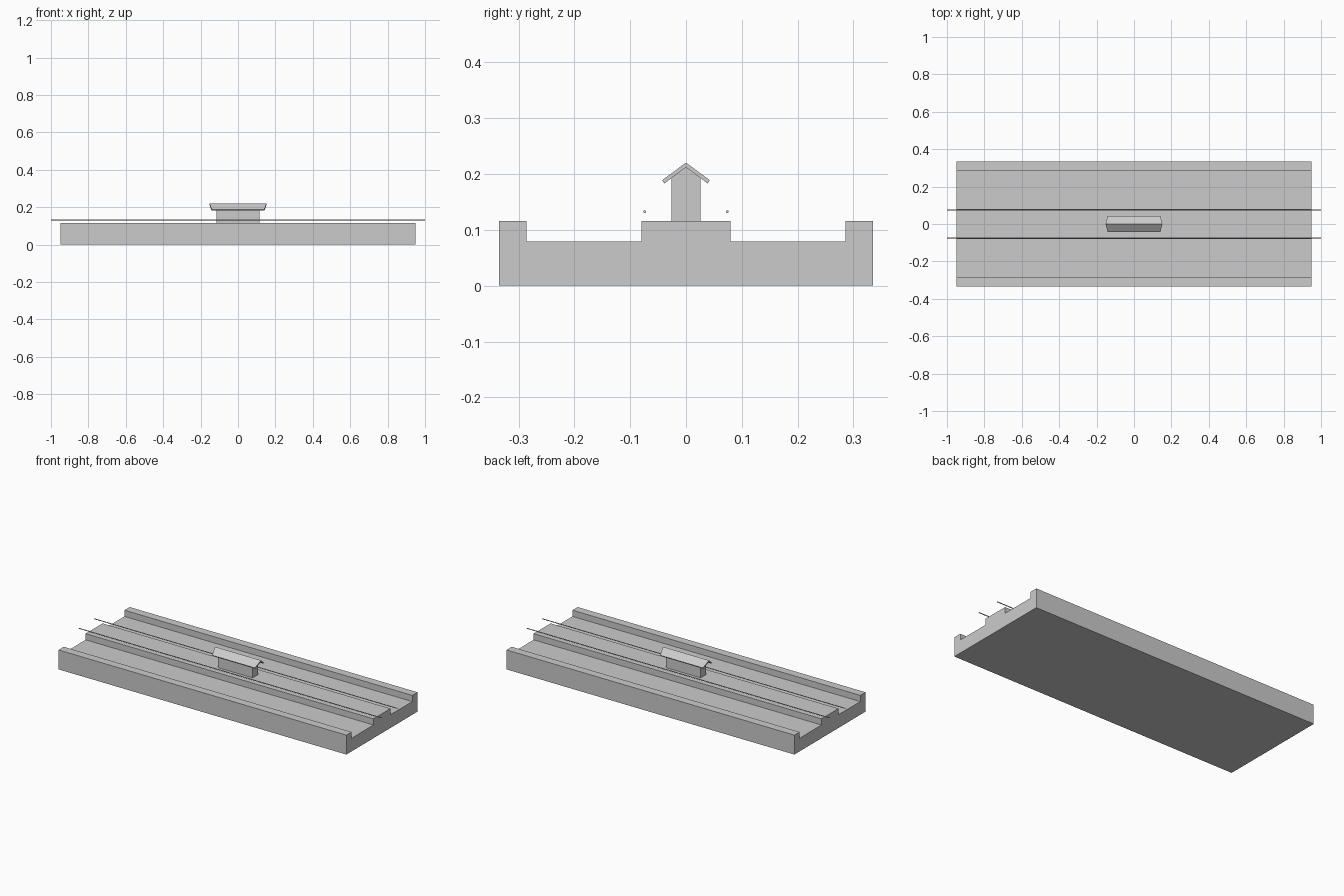
import bpy, bmesh
from math import pi

if "Cube" in bpy.data.objects:
    bpy.data.objects.remove(bpy.data.objects["Cube"])


def extrude_profile(name, profile, half_x, half_x_at=None):
    """Extrude a closed (y, z) profile along x; half_x_at can vary the length per point."""
    bm = bmesh.new()
    ends = []
    for side in (-1, 1):
        ends.append([bm.verts.new((side * (half_x_at(y) if half_x_at else half_x), y, z))
                     for y, z in profile])
    bm.faces.new(ends[0])
    bm.faces.new(ends[1][::-1])
    n = len(profile)
    for i in range(n):
        j = (i + 1) % n
        bm.faces.new((ends[0][i], ends[1][i], ends[1][j], ends[0][j]))
    bmesh.ops.recalc_face_normals(bm, faces=bm.faces)
    mesh = bpy.data.meshes.new(name)
    bm.to_mesh(mesh)
    bm.free()
    obj = bpy.data.objects.new(name, mesh)
    bpy.context.collection.objects.link(obj)
    return obj


def mirrored(half):
    """Complete a right-hand (y >= 0) outline across y = 0."""
    return half + [(-y, z) for y, z in reversed(half) if y > 0]


# Base slab: side walls, two track beds, raised central platform
extrude_profile("station_base", mirrored([
    (0.08, 0.116), (0.08, 0.079), (0.286, 0.079),
    (0.286, 0.116), (0.335, 0.116), (0.335, 0.0)]), 0.95)

# Shelter body with gabled top tucked against the roof
extrude_profile("shelter_walls", mirrored([
    (0.0, 0.2125), (0.0258, 0.1935), (0.0258, 0.116)]), 0.115)

# Chevron roof, ridge slightly longer than the eaves
ridge, eave = 0.152, 0.141
extrude_profile("shelter_roof", [
    (0.0, 0.2205), (0.0425, 0.189), (0.039, 0.183),
    (0.0, 0.212), (-0.039, 0.183), (-0.0425, 0.189)], ridge,
    lambda y: ridge - (ridge - eave) * abs(y) / 0.0425)

# Thin guide rails running the full length above the platform edges
for label, y in (("front", -0.074), ("back", 0.074)):
    bpy.ops.mesh.primitive_cylinder_add(vertices=8, radius=0.0025, depth=2.0,
                                        location=(0, y, 0.1325), rotation=(0, pi / 2, 0))
    bpy.context.object.name = label + "_rail"
